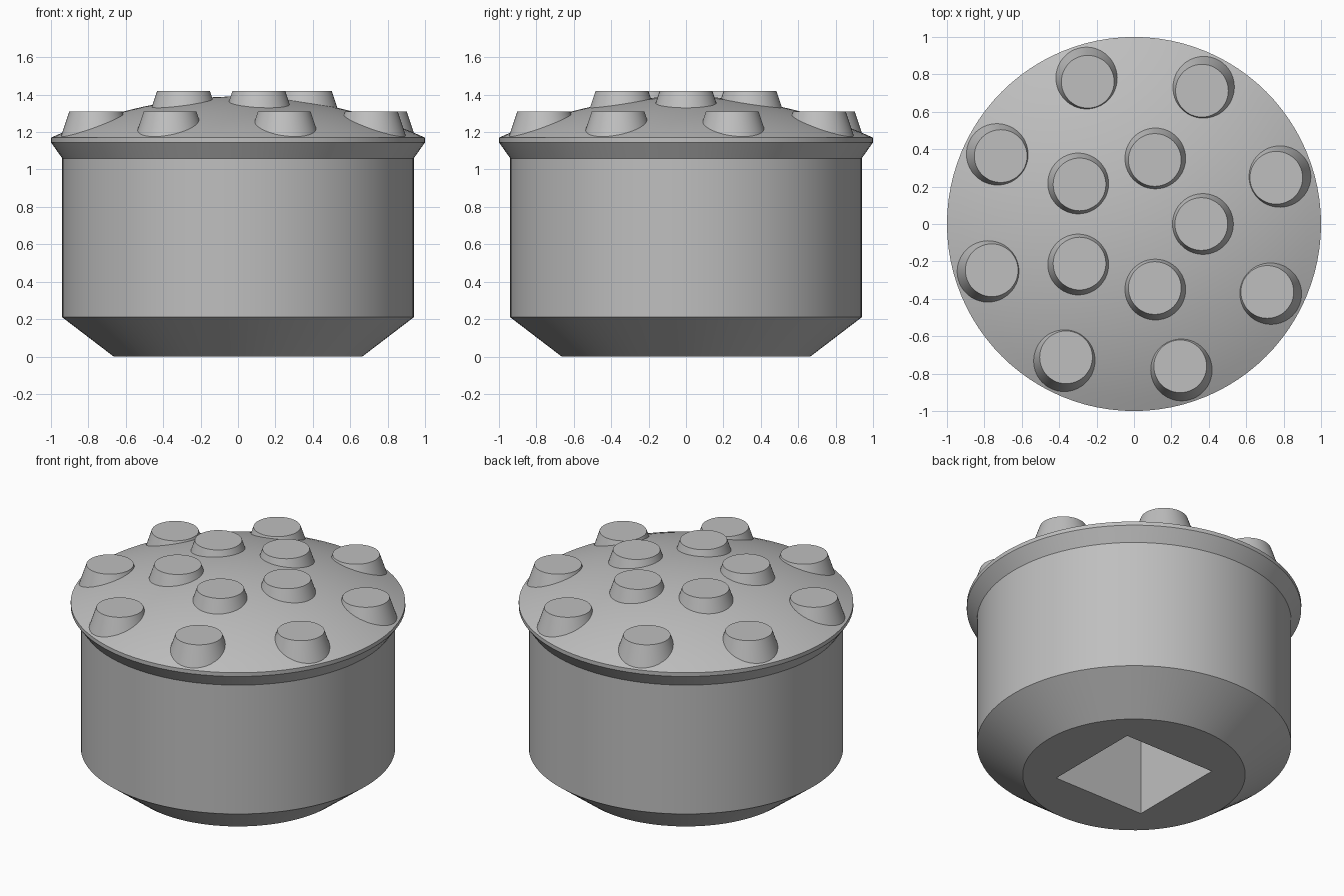
import bpy, bmesh
from math import sin, cos, pi, radians, sqrt
from mathutils import Matrix

cube = bpy.data.objects.get("Cube")
if cube:
    bpy.data.objects.remove(cube)

# Single grey metal
metal = bpy.data.materials.new("grey metal")
metal.use_nodes = True
GREY = (0.52, 0.52, 0.52, 1)
metal.diffuse_color = GREY
metal.node_tree.nodes["Principled BSDF"].inputs["Base Color"].default_value = GREY


def make(name, bm):
    bmesh.ops.recalc_face_normals(bm, faces=bm.faces)
    mesh = bpy.data.meshes.new(name)
    bm.to_mesh(mesh)
    bm.free()
    obj = bpy.data.objects.new(name, mesh)
    bpy.context.collection.objects.link(obj)
    mesh.materials.append(metal)
    return obj


def smooth(obj):
    bpy.ops.object.select_all(action='DESELECT')
    obj.select_set(True)
    bpy.context.view_layer.objects.active = obj
    bpy.ops.object.shade_smooth_by_angle(angle=radians(25))


# Body: chamfered cylinder with a flared rim and a domed cap
RIM_Z, DOME = 1.17, 0.22
R = (1 + DOME * DOME) / (2 * DOME)
profile = [(0, 0), (0.665, 0), (0.94, 0.21), (0.94, 1.06), (1, 1.145)]
STEPS = 14
for i in range(STEPS + 1):
    r = 1 - i / STEPS
    profile.append((r, RIM_Z + DOME - R + sqrt(R * R - r * r)))

bm = bmesh.new()
verts = [bm.verts.new((r, 0, z)) for r, z in profile]
edges = [bm.edges.new(pair) for pair in zip(verts, verts[1:])]
bmesh.ops.spin(bm, geom=verts + edges, cent=(0, 0, 0), axis=(0, 0, 1),
               angle=2 * pi, steps=96, use_duplicate=False)
bmesh.ops.remove_doubles(bm, verts=bm.verts, dist=0.0001)
body = make("body", bm)

# Square drive socket cut up into the base
SIDE, DEPTH = 0.66, 0.7
bm = bmesh.new()
bmesh.ops.create_cube(bm, size=1, matrix=Matrix.Diagonal((SIDE, SIDE, 2 * DEPTH, 1)))
cutter = make("socket_cutter", bm)
cutter.hide_render = True
cut = body.modifiers.new("socket", 'BOOLEAN')
cut.operation = 'DIFFERENCE'
cut.solver = 'EXACT'
cut.object = cutter
bpy.context.view_layer.objects.active = body
bpy.ops.object.modifier_apply(modifier=cut.name)
bpy.data.objects.remove(cutter)
smooth(body)


# Flat-topped conical studs, in two rings on the dome
def stud_ring(name, count, radius, start, top):
    height = 0.14
    for i in range(count):
        a = start + 2 * pi * i / count
        bm = bmesh.new()
        bmesh.ops.create_cone(
            bm, cap_ends=True, segments=48, radius1=0.188, radius2=0.141, depth=height,
            matrix=Matrix.Translation((radius * cos(a), radius * sin(a), top - height / 2)))
        smooth(make(f"{name}_{i + 1}", bm))


stud_ring("inner_stud", 5, 0.36, 0, 1.42)
stud_ring("outer_stud", 8, 0.80, radians(18), 1.31)
